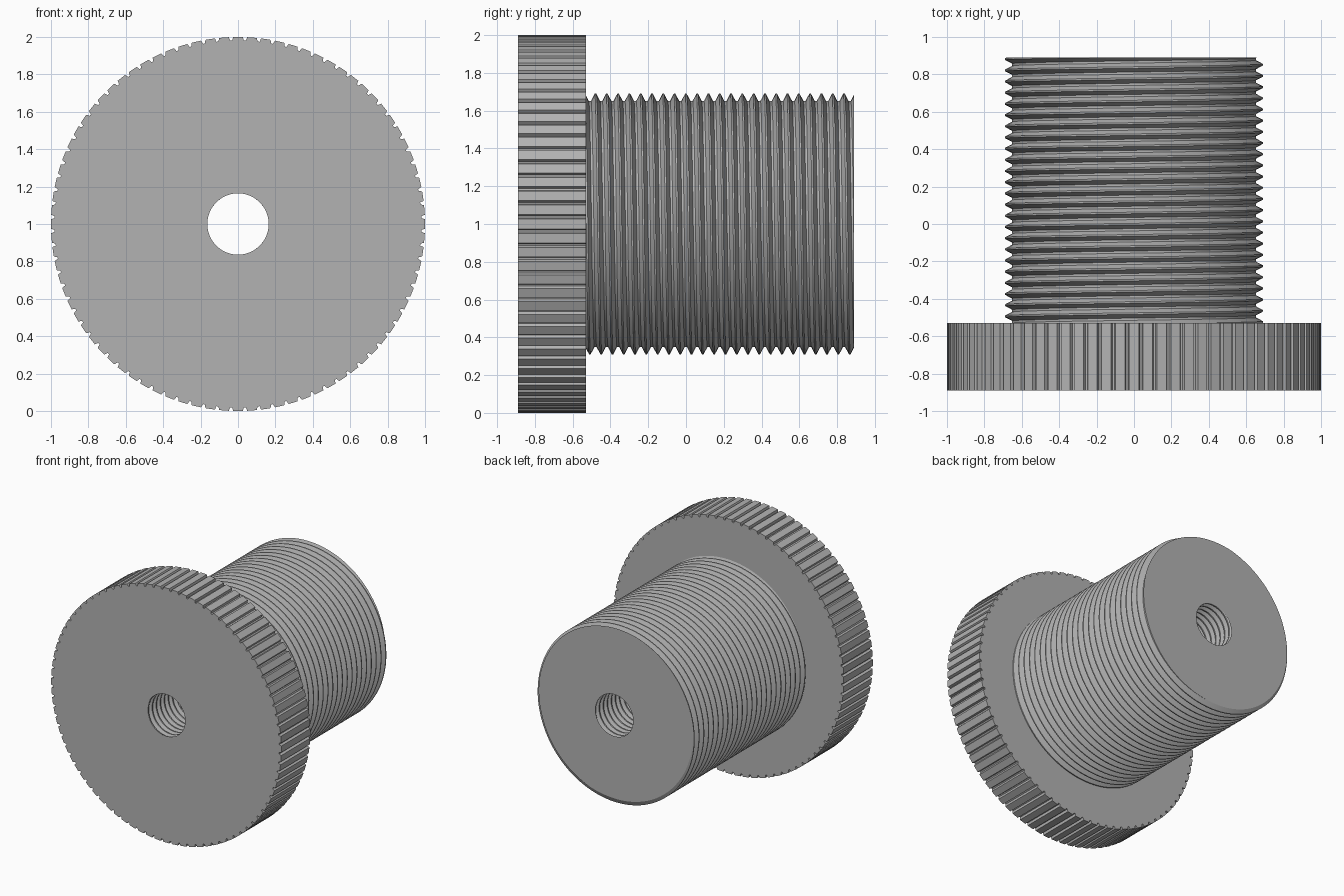
import bpy, bmesh, math

if "Cube" in bpy.data.objects:
    bpy.data.objects.remove(bpy.data.objects["Cube"], do_unlink=True)

HEAD_FRONT, HEAD_BACK, SHAFT_END = -0.89, -0.53, 0.89
BORE_R = 0.164
TAU = 2 * math.pi

metal = bpy.data.materials.new("plain grey")
metal.use_nodes = True
grey = (0.45, 0.45, 0.45, 1)
metal.diffuse_color = grey
metal.node_tree.nodes["Principled BSDF"].inputs["Base Color"].default_value = grey


def point(r, a, y):
    """Point around the long axis; angle zero is straight up."""
    return (r * math.sin(a), y, 1 + r * math.cos(a))


def bridge(bm, first, second, closed=True):
    """Quads between two rows of vertices."""
    count = len(first)
    for i in range(count if closed else count - 1):
        j = (i + 1) % count
        bm.faces.new((first[i], first[j], second[j], second[i]))


def finish(bm, name, angle=25):
    bmesh.ops.remove_doubles(bm, verts=bm.verts, dist=0.0002)
    bmesh.ops.dissolve_degenerate(bm, edges=bm.edges, dist=0.0001)
    mesh = bpy.data.meshes.new(name)
    bm.to_mesh(mesh)
    bm.free()
    mesh.materials.append(metal)
    obj = bpy.data.objects.new(name, mesh)
    bpy.context.collection.objects.link(obj)
    bpy.ops.object.select_all(action="DESELECT")
    obj.select_set(True)
    bpy.context.view_layer.objects.active = obj
    bpy.ops.object.shade_smooth_by_angle(angle=math.radians(angle))
    return obj


def helix(bm, y0, y1, pitch, crest, root, phase, steps):
    """Right-handed thread surface, trimmed flat at both ends."""
    corners = (-0.07, 0.07, 0.4, 0.6)

    def radius(y, a):
        t = abs((y - phase) / pitch - a / TAU + 0.5) % 1
        t = abs(((y - phase) / pitch - a / TAU + 0.5) % 1 - 0.5)
        mix = min(max((t - 0.07) / 0.33, 0), 1)
        return crest + (root - crest) * mix

    turns = range(math.floor((y0 - phase) / pitch) - 2,
                  math.ceil((y1 - phase) / pitch) + 2)
    rows = []
    for turn in turns:
        for c in corners:
            row = []
            for i in range(steps + 1):
                a = TAU * i / steps
                y = phase + pitch * (turn + c + a / TAU)
                y = min(max(y, y0), y1)
                row.append(bm.verts.new(point(radius(y, a), a, y)))
            rows.append(row)
    for low, high in zip(rows, rows[1:]):
        bridge(bm, low, high, closed=False)
    return rows[0], rows[-1]


# Knurled head: notched rim, flat front and back, open in the middle
bm = bmesh.new()
teeth = 84
outline = []
for k in range(teeth):
    for offset, r in ((-0.34, 1.0), (0.34, 1.0), (0.43, 0.981), (0.57, 0.981)):
        outline.append((r, TAU * (k + offset) / teeth))
rings = []
for y, fixed in ((HEAD_FRONT, BORE_R), (HEAD_FRONT, None),
                 (HEAD_BACK, None), (HEAD_BACK, 0.62)):
    rings.append([bm.verts.new(point(fixed or r, a, y)) for r, a in outline])
for first, second in zip(rings, rings[1:]):
    bridge(bm, first, second)
finish(bm, "knurled_head", 15)

# Threaded shaft with a flat end around the bore
bm = bmesh.new()
steps = 96
start, end = helix(bm, HEAD_BACK, SHAFT_END, 0.0598, 0.69, 0.652, -0.479, steps)
mouth = [bm.verts.new(point(BORE_R, TAU * i / steps, SHAFT_END))
         for i in range(steps + 1)]
bridge(bm, end, mouth, closed=False)
finish(bm, "threaded_shaft")

# Threaded bore through the whole length, facing inwards
bm = bmesh.new()
helix(bm, HEAD_FRONT, SHAFT_END, 0.0498, BORE_R + 0.028, BORE_R, HEAD_FRONT, 64)
bmesh.ops.reverse_faces(bm, faces=bm.faces)
finish(bm, "threaded_bore")
